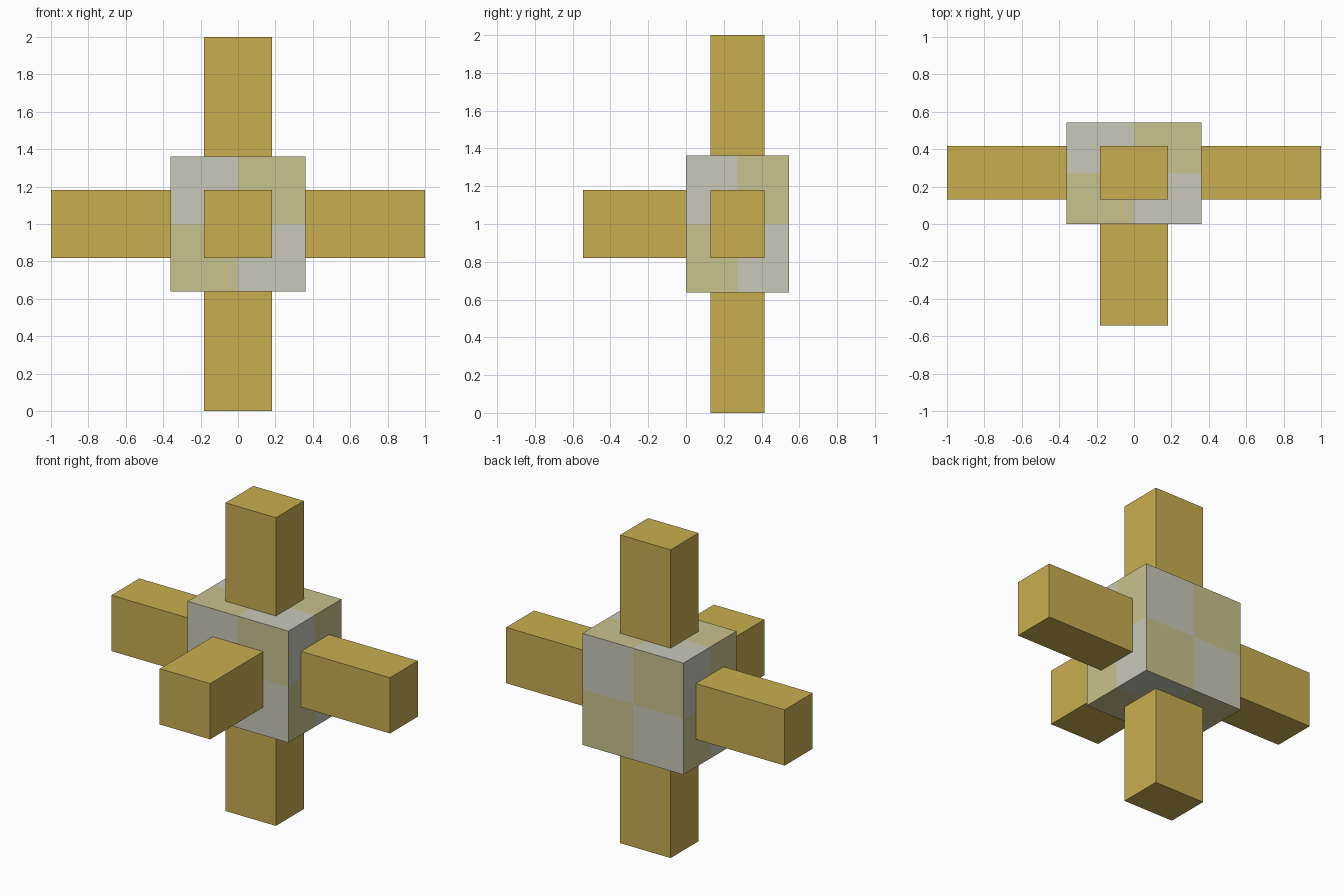
import bpy
import bmesh
from mathutils import Vector

if "Cube" in bpy.data.objects:
    bpy.data.objects.remove(bpy.data.objects["Cube"], do_unlink=True)


def make_material(name, colour):
    mat = bpy.data.materials.new(name)
    mat.use_nodes = True
    mat.diffuse_color = (*colour, 1)
    mat.node_tree.nodes["Principled BSDF"].inputs["Base Color"].default_value = (*colour, 1)
    return mat


gold = make_material("gold", (0.578, 0.423, 0.08))
pale_grey = make_material("pale grey", (0.578, 0.578, 0.491))
pale_yellow = make_material("pale yellow", (0.578, 0.539, 0.27))


def make_box(name, low, high, materials, checkered=False):
    low, high = Vector(low), Vector(high)
    bm = bmesh.new()
    bmesh.ops.create_cube(bm, size=1)
    if checkered:
        # Split every side into quarters and alternate the two colours
        bmesh.ops.subdivide_edges(bm, edges=bm.edges[:], cuts=1, use_grid_fill=True)
        bm.normal_update()
        for face in bm.faces:
            c = face.calc_center_median()
            along_y = abs(face.normal.y) > 0.5
            face.material_index = 0 if (c.x * c.y * c.z > 0) == along_y else 1
    bmesh.ops.scale(bm, vec=high - low, verts=bm.verts)
    mesh = bpy.data.meshes.new(name)
    bm.to_mesh(mesh)
    bm.free()
    for mat in materials:
        mesh.materials.append(mat)
    obj = bpy.data.objects.new(name, mesh)
    obj.location = (low + high) / 2
    bpy.context.collection.objects.link(obj)
    return obj


# Half sizes of the hub and arms, and the arms' depth range
HUB, ARM = 0.362, 0.181
DEPTH = 0.544
NEAR, FAR = 0.13, 0.416

# Checkered central block
make_box("hub", (-HUB, 0, 1 - HUB), (HUB, DEPTH, 1 + HUB), [pale_grey, pale_yellow], True)

# Side arms
make_box("left_arm", (HUB, NEAR, 1 - ARM), (1, FAR, 1 + ARM), [gold])
make_box("right_arm", (-1, NEAR, 1 - ARM), (-HUB, FAR, 1 + ARM), [gold])

# Vertical arms
make_box("upper_arm", (-ARM, NEAR, 1 + HUB), (ARM, FAR, 2), [gold])
make_box("lower_arm", (-ARM, NEAR, 0), (ARM, FAR, 1 - HUB), [gold])

# Forward arm
make_box("front_arm", (-ARM, -DEPTH, 1 - ARM), (ARM, 0, 1 + ARM), [gold])
